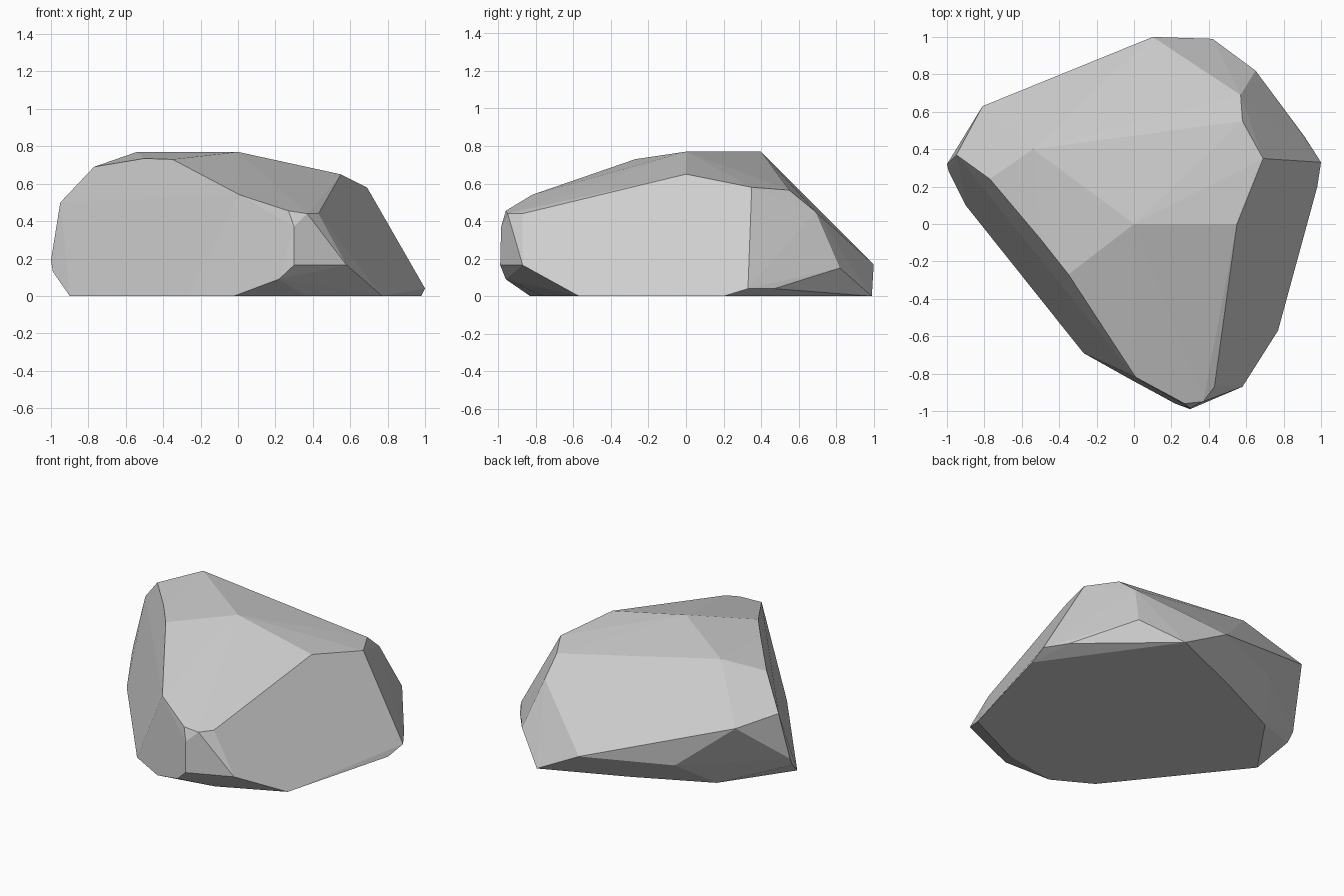
import bpy
import bmesh

# Corner points of the faceted boulder, grouped by region
base = [(-0.90, 0.10, 0), (-0.27, -0.69, 0), (-0.02, -0.83, 0), (0.36, -0.76, 0),
        (0.77, -0.57, 0), (0.98, 0.20, 0), (0.42, 0.99, 0), (-0.12, 0.76, 0),
        (-0.60, 0.53, 0)]
lower_rim = [(0.22, -0.96, 0.09), (0.30, -0.99, 0.165), (0.58, -0.87, 0.165),
             (1.00, 0.33, 0.04), (0.91, 0.47, 0.04), (0.65, 0.82, 0.15),
             (0.10, 1.00, 0.17), (-0.45, 0.76, 0.165), (-1.00, 0.32, 0.19),
             (-0.99, 0.28, 0.13)]
upper_rim = [(-0.95, 0.37, 0.50), (-0.77, 0.24, 0.69), (-0.50, -0.08, 0.735),
             (-0.35, -0.27, 0.73), (0.01, -0.82, 0.54), (0.27, -0.96, 0.455),
             (0.30, -0.985, 0.37), (0.37, -0.95, 0.44), (0.43, -0.87, 0.44),
             (0.49, -0.48, 0.51), (0.55, 0.0, 0.65), (0.69, 0.35, 0.58),
             (0.58, 0.55, 0.565), (0.57, 0.69, 0.45), (0.31, 0.74, 0.405),
             (-0.19, 0.73, 0.437), (-0.81, 0.63, 0.46)]
crown = [(-0.54, 0.40, 0.77), (0.0, 0.0, 0.77), (0.18, 0.47, 0.648)]

# Wrap the corners in a convex shell
bm = bmesh.new()
for p in base + lower_rim + upper_rim + crown:
    bm.verts.new(p)
hull = bmesh.ops.convex_hull(bm, input=bm.verts[:])
loose = [v for v in bm.verts if not v.link_faces]
bmesh.ops.delete(bm, geom=loose, context='VERTS')

# Merge nearly coplanar triangles into broad flat facets
bmesh.ops.dissolve_limit(bm, angle_limit=0.03, verts=bm.verts[:], edges=bm.edges[:])
bmesh.ops.recalc_face_normals(bm, faces=bm.faces[:])

mesh = bpy.data.meshes.new("boulder")
bm.to_mesh(mesh)
bm.free()

# Single stone colour
stone = bpy.data.materials.new("grey stone")
stone.diffuse_color = (0.62, 0.62, 0.62, 1)
mesh.materials.append(stone)
boulder = bpy.data.objects.new("boulder", mesh)
bpy.context.collection.objects.link(boulder)
